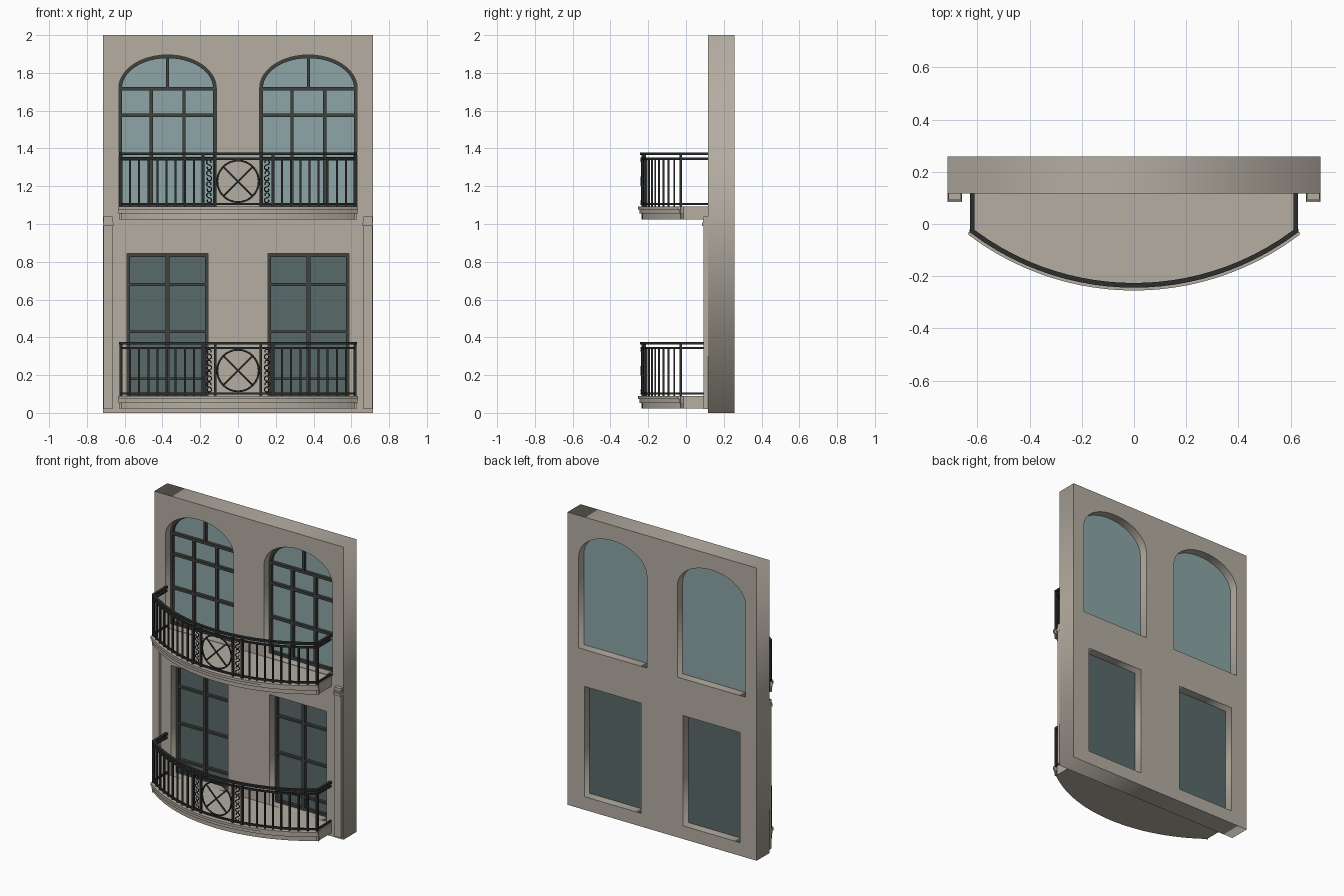
import bpy, bmesh, math
from mathutils import Matrix, Vector

old = bpy.data.objects.get("Cube")
if old:
    bpy.data.objects.remove(old, do_unlink=True)


def material(name, rgb):
    m = bpy.data.materials.new(name)
    m.use_nodes = True
    m.diffuse_color = (*rgb, 1)
    m.node_tree.nodes["Principled BSDF"].inputs["Base Color"].default_value = (*rgb, 1)
    return m


STONE = material("warm stone", (0.46, 0.42, 0.36))
PALE_GLASS = material("pale glass", (0.27, 0.38, 0.39))
DARK_GLASS = material("dark glass", (0.10, 0.143, 0.143))
FRAME = material("window frame", (0.05, 0.054, 0.048))
IRON = material("wrought iron", (0.025, 0.028, 0.026))

WALL_FRONT, WALL_BACK = 0.117, 0.258
ARC_Y = 0.795          # centre of the balcony curve
RAIL_R = 1.03          # radius of the railing line


def add_object(name, bm, mat):
    bmesh.ops.remove_doubles(bm, verts=bm.verts, dist=1e-5)
    bmesh.ops.recalc_face_normals(bm, faces=bm.faces)
    mesh = bpy.data.meshes.new(name)
    bm.to_mesh(mesh)
    bm.free()
    mesh.materials.append(mat)
    ob = bpy.data.objects.new(name, mesh)
    bpy.context.collection.objects.link(ob)
    return ob


def curve_bmesh(data):
    """Turn curve data into a bmesh."""
    ob = bpy.data.objects.new("temporary", data)
    bpy.context.collection.objects.link(ob)
    graph = bpy.context.evaluated_depsgraph_get()
    mesh = bpy.data.meshes.new_from_object(ob.evaluated_get(graph))
    bm = bmesh.new()
    bm.from_mesh(mesh)
    bpy.data.objects.remove(ob, do_unlink=True)
    bpy.data.curves.remove(data)
    bpy.data.meshes.remove(mesh)
    return bm


def add_spline(data, pts, closed):
    s = data.splines.new("POLY")
    s.points.add(len(pts) - 1)
    for p, co in zip(s.points, pts):
        p.co = (*co, 1)
    s.use_cyclic_u = closed


def panel(name, outlines, y0, y1, mat):
    """Upright plate from x-z outlines; inner outlines become holes."""
    data = bpy.data.curves.new(name + "_outline", "CURVE")
    data.dimensions = "2D"
    data.fill_mode = "BOTH"
    data.extrude = (y1 - y0) / 2
    for pts in outlines:
        add_spline(data, [(x, z, 0) for x, z in pts], True)
    bm = curve_bmesh(data)
    place = Matrix.Translation((0, (y0 + y1) / 2, 0)) @ Matrix.Rotation(math.pi / 2, 4, "X")
    bmesh.ops.transform(bm, matrix=place, verts=bm.verts)
    return add_object(name, bm, mat)


def wires(name, paths, radius, mat):
    data = bpy.data.curves.new(name + "_path", "CURVE")
    data.dimensions = "3D"
    data.bevel_depth = radius
    data.bevel_resolution = 1
    data.use_fill_caps = True
    for pts, closed in paths:
        add_spline(data, pts, closed)
    return add_object(name, curve_bmesh(data), mat)


def boxes(name, spans, mat):
    """Several boxes, each given as x0, x1, y0, y1, z0, z1."""
    bm = bmesh.new()
    for x0, x1, y0, y1, z0, z1 in spans:
        size = Matrix.Diagonal((x1 - x0, y1 - y0, z1 - z0, 1))
        mid = Matrix.Translation(((x0 + x1) / 2, (y0 + y1) / 2, (z0 + z1) / 2))
        bmesh.ops.create_cube(bm, size=1, matrix=mid @ size)
    return add_object(name, bm, mat)


def prism(bm, plan, z0, z1):
    face = bm.faces.new([bm.verts.new((x, y, z0)) for x, y in plan])
    top = bmesh.ops.extrude_face_region(bm, geom=[face])["geom"]
    bmesh.ops.translate(bm, vec=(0, 0, z1 - z0),
                        verts=[v for v in top if isinstance(v, bmesh.types.BMVert)])


def arc_y(x, r=RAIL_R):
    return ARC_Y - math.sqrt(r * r - x * x)


def bowed_plan(side, r, y_back, n=24):
    arc = [side * (2 * i / n - 1) for i in range(n + 1)]
    return [(-side, y_back)] + [(x, arc_y(x, r)) for x in arc] + [(side, y_back)]


def rect(x0, x1, z0, z1):
    return [(x0, z0), (x1, z0), (x1, z1), (x0, z1)]


def arch(cx, half, z0, spring, rise, n=24):
    curve = [(cx + half * math.cos(math.pi * i / n), spring + rise * math.sin(math.pi * i / n))
             for i in range(n + 1)]
    return [(cx - half, z0), (cx + half, z0)] + curve


# Wall with four openings
CX, T = 0.373, 0.017
UP_HALF, UP_Z, SPRING, RISE = 0.258, 1.095, 1.72, 0.175
LOW_HALF, LOW_Z, LOW_TOP = 0.215, 0.09, 0.843
openings = [rect(-0.715, 0.715, 0, 2)]
for s in (-1, 1):
    openings.append(arch(s * CX, UP_HALF, UP_Z, SPRING, RISE))
    openings.append(rect(s * CX - LOW_HALF, s * CX + LOW_HALF, LOW_Z, LOW_TOP))
panel("wall", openings, WALL_FRONT, WALL_BACK, STONE)

# Windows: glass, border and glazing bars
F0, F1, G1 = 0.172, 0.192, 0.2
for s, side in ((1, "left"), (-1, "right")):
    c = s * CX
    outer = arch(c, UP_HALF, UP_Z, SPRING, RISE)
    inner = arch(c, UP_HALF - T, UP_Z + T, SPRING, RISE - T)
    panel(f"{side}_arched_glass", [outer], F1, G1, PALE_GLASS)
    panel(f"{side}_arched_frame", [outer, inner], F0, F1, FRAME)
    bars = [(c - UP_HALF + T, c + UP_HALF - T, F0, F1, z - 0.009, z + 0.009)
            for z in (1.715, 1.575, 1.345)]
    bars += [(c + d - 0.009, c + d + 0.009, F0, F1, UP_Z, 1.715) for d in (-0.087, 0.087)]
    bars.append((c - 0.008, c + 0.008, F0, F1, 1.715, SPRING + RISE - T))
    boxes(f"{side}_arched_glazing_bars", bars, FRAME)

    outer = rect(c - LOW_HALF, c + LOW_HALF, LOW_Z, LOW_TOP)
    inner = rect(c - LOW_HALF + T, c + LOW_HALF - T, LOW_Z + T, LOW_TOP - T)
    panel(f"{side}_lower_glass", [outer], F1, G1, DARK_GLASS)
    panel(f"{side}_lower_frame", [outer, inner], F0, F1, FRAME)
    bars = [(c - LOW_HALF + T, c + LOW_HALF - T, F0, F1, z - 0.007, z + 0.007)
            for z in (0.68, 0.43, 0.18)]
    bars.append((c - 0.011, c + 0.011, F0 - 0.004, F1, LOW_Z, LOW_TOP))
    boxes(f"{side}_lower_glazing_bars", bars, FRAME)

    # Pilaster with banded cap
    parts = [(0.664, 0.712, 0.093, 0.13, 0.02, 1.04), (0.660, 0.714, 0.084, 0.13, 0.99, 1.008),
             (0.662, 0.713, 0.089, 0.13, 1.008, 1.018)]
    if s < 0:
        parts = [(-b, -a, *rest) for a, b, *rest in parts]
    boxes(f"{side}_pilaster", parts, STONE)


def on_rail(x, z):
    return (x, arc_y(x), z)


def scroll(cx, cz, flip):
    """S-shaped scroll made of two curled hooks."""
    r, pts = 0.0145, []
    for half in (1, -1):
        hook = []
        for i in range(13):
            a = math.radians(-90 + 300 * i / 12)
            k = r * (1 - 0.35 * i / 12)
            hook.append((flip * half * k * math.cos(a), half * (r + k * math.sin(a))))
        pts += hook[::-1] if half == 1 else hook[1:]
    return [on_rail(cx + x, cz + z) for x, z in pts]


def balcony(level, base):
    # Slab with stepped moulding along the bowed edge
    bm = bmesh.new()
    prism(bm, bowed_plan(0.624, 1.022, WALL_FRONT + 0.01), base + 0.022, base + 0.09)
    for r, side, z0, z1 in ((1.05, 0.634, 0.074, 0.09), (1.042, 0.632, 0.053, 0.074),
                            (1.030, 0.630, 0.022, 0.053)):
        prism(bm, bowed_plan(side, r, -0.03), base + z0, base + z1)
    add_object(f"{level}_balcony_slab", bm, STONE)

    # Three handrails returning to the wall
    bm = bmesh.new()
    for z0, z1, w in ((0.362, 0.376, 0.009), (0.338, 0.349, 0.006), (0.098, 0.109, 0.006)):
        outer = bowed_plan(0.62 + w, RAIL_R + w, WALL_FRONT)
        inner = bowed_plan(0.62 - w, RAIL_R - w, WALL_FRONT)
        prism(bm, outer + inner[::-1], base + z0, base + z1)
    add_object(f"{level}_rails", bm, IRON)

    # Balusters and posts
    spans = []
    for s in (-1, 1):
        for i in range(10):
            x = s * (0.185 + 0.0483 * i)
            w, top = (0.0075, 0.37) if i in (0, 9) else (0.005, 0.345)
            spans.append((x - w, x + w, arc_y(x) - w, arc_y(x) + w, base + 0.09, base + top))
        x, w = s * 0.121, 0.0065
        spans.append((x - w, x + w, arc_y(x) - w, arc_y(x) + w, base + 0.09, base + 0.37))
    boxes(f"{level}_balusters", spans, IRON)

    # Central ring and cross
    mid, r = base + 0.224, 0.11
    ring = [on_rail(r * math.cos(math.tau * i / 32), mid + r * math.sin(math.tau * i / 32))
            for i in range(32)]
    paths = [(ring, True)]
    d = r * math.sqrt(0.5)
    for s in (-1, 1):
        paths.append(([on_rail(t * d, mid + s * t * d) for t in (-1, 0, 1)], False))
    wires(f"{level}_ring_and_cross", paths, 0.0055, IRON)

    # Scroll panels beside the ring
    paths = [(scroll(s * 0.153, base + 0.137 + 0.058 * i, s), False)
             for s in (-1, 1) for i in range(4)]
    wires(f"{level}_scrolls", paths, 0.0035, IRON)


balcony("lower", 0)
balcony("upper", 1.002)
